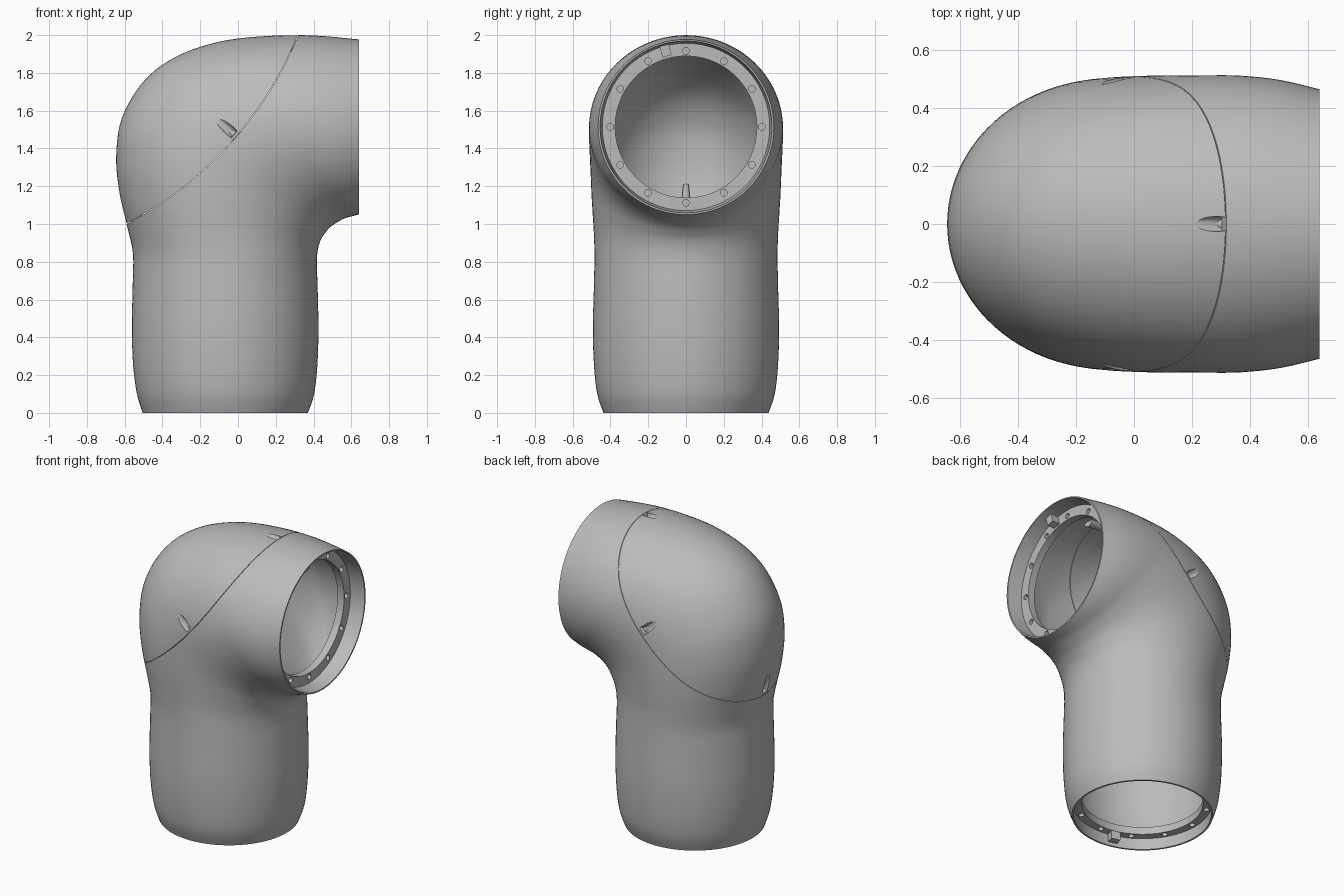
import bpy, bmesh, math
from mathutils import Vector, Matrix

if "Cube" in bpy.data.objects:
    bpy.data.objects.remove(bpy.data.objects["Cube"], do_unlink=True)

grey = bpy.data.materials.new("plain_grey")
grey.use_nodes = True
grey.diffuse_color = (0.5, 0.5, 0.5, 1)
grey.node_tree.nodes["Principled BSDF"].inputs["Base Color"].default_value = (0.5, 0.5, 0.5, 1)

SIDES = 96
BASE = Vector((-0.068, 0, 0))        # centre of lower opening
MOUTH = Vector((0.64, 0, 1.514))     # centre of side opening
HUB = Vector((-1.488, 0, 2.73))      # axis of the curved seam
SEAM = 1.949


def make(name, bm):
    bmesh.ops.recalc_face_normals(bm, faces=bm.faces)
    mesh = bpy.data.meshes.new(name)
    bm.to_mesh(mesh)
    bm.free()
    mesh.materials.append(grey)
    ob = bpy.data.objects.new(name, mesh)
    bpy.context.collection.objects.link(ob)
    return ob


def rod(bm, a, b, r1, r2=None, sides=24):
    """Cylinder or cone running from a to b."""
    d = b - a
    m = Matrix.Translation((a + b) / 2) @ d.to_track_quat('Z', 'Y').to_matrix().to_4x4()
    bmesh.ops.create_cone(bm, cap_ends=True, segments=sides, radius1=r1,
                          radius2=r1 if r2 is None else r2, depth=d.length, matrix=m)


def smooth_path(rows, steps=5):
    """Catmull-Rom through the sections."""
    rows = [Vector(r) for r in rows]
    out = []
    for i in range(len(rows) - 1):
        p0, p1, p2 = rows[max(i - 1, 0)], rows[i], rows[i + 1]
        p3 = rows[min(i + 2, len(rows) - 1)]
        for k in range(steps):
            t = k / steps
            out.append(p1 + (p2 - p0) * (t / 2)
                       + (p0 * 2 - p1 * 5 + p2 * 4 - p3) * (t * t / 2)
                       + (p1 * 3 - p0 - p2 * 3 + p3) * (t ** 3 / 2))
    return out + [rows[-1]]


def inset(row, t):
    px, pz, qx, qz, w = row
    d = Vector((qx - px, qz - pz)).normalized() * t
    return (px + d.x, pz + d.y, qx - d.x, qz - d.y, w - t)


def base_ring(z, r):
    return (BASE.x - r, z, BASE.x + r, z, r)


def mouth_ring(x, r):
    return (x, MOUTH.z + r, x, MOUTH.z - r, r)


def apply_boolean(ob, cutter, operation):
    mod = ob.modifiers.new("cut", 'BOOLEAN')
    mod.operation, mod.solver, mod.object = operation, 'EXACT', cutter
    bpy.context.view_layer.update()
    dg = bpy.context.evaluated_depsgraph_get()
    ob_mesh = bpy.data.meshes.new_from_object(ob.evaluated_get(dg))
    ob.modifiers.clear()
    ob.data = ob_mesh


# Outer sections: outside bend x, z, inside bend x, z, half width
outer = [
    (-.505, 0, .37, 0, .437), (-.535, .1, .403, .1, .47),
    (-.555, .25, .42, .25, .487), (-.562, .45, .426, .45, .493),
    (-.557, .7, .421, .68, .487), (-.557, .85, .417, .8, .485),
    (-.59, 1.0, .424, .87, .487), (-.625, 1.15, .44, .92, .493),
    (-.645, 1.35, .463, .955, .5), (-.615, 1.56, .485, .98, .505),
    (-.5, 1.755, .508, .998, .51), (-.33, 1.885, .532, 1.013, .513),
    (-.1, 1.965, .556, 1.026, .513), (.15, 1.995, .58, 1.035, .512),
    (.4, 1.998, .608, 1.042, .497), (.64, 1.977, .64, 1.05, .465)]

# Inner wall with the recess, flange and bore at each opening
inner = [base_ring(.13, .42)] + [inset(r, .045) for r in outer[2:10]] + [
    (-.44, 1.73, .462, 1.025, .465), (-.1, 1.915, .474, 1.045, .467),
    (.2, 1.945, .484, 1.065, .46), mouth_ring(.49, .42)]
lower_lip = [base_ring(*p) for p in ((.13, .375), (.08, .375), (.08, .43), (0, .425))]
mouth_lip = [mouth_ring(*p) for p in ((.64, .455), (.54, .443), (.54, .375), (.49, .375))]
sections = smooth_path(outer) + mouth_lip + smooth_path(inner)[::-1] + lower_lip

# Elbow shell as one closed loft
bm = bmesh.new()
rings = []
for px, pz, qx, qz, w in sections:
    mid = Vector((px + qx, 0, pz + qz)) / 2
    arm = Vector((px - qx, 0, pz - qz)) / 2
    rings.append([bm.verts.new(mid + arm * math.cos(a) + Vector((0, w * math.sin(a), 0)))
                  for a in (math.tau * i / SIDES for i in range(SIDES))])
for i, ring in enumerate(rings):
    nxt = rings[(i + 1) % len(rings)]
    for j in range(SIDES):
        k = (j + 1) % SIDES
        bm.faces.new((ring[j], ring[k], nxt[k], nxt[j]))
body = make("elbow_body", bm)

# Cutter: flange screw holes and the slots beside the seam
bm = bmesh.new()
for i in range(12):
    c, s = (0.402 * f(math.tau * i / 12) for f in (math.cos, math.sin))
    p = BASE + Vector((c, s, 0.07))
    rod(bm, p, p + Vector((0, 0, 0.045)), 0.018, sides=16)
    p = Vector((0.55, c, MOUTH.z + s))
    rod(bm, p, p - Vector((0.045, 0, 0)), 0.018, sides=16)

# Slot end, inward direction, direction along the wall, slot tilt
slots = [
    ("top", (.31, 0, 1.987), (0, 0, -1), (-1, 0, 0), 0),
    ("outer", (-.585, 0, 1.025), (1, 0, .2), (-.2, 0, .98), 0),
    ("front", (-.02, -.497, 1.475), (0, 1, 0), (-.74, .15, .67), -.1),
    ("back", (-.02, .497, 1.475), (0, -1, 0), (-.74, -.15, .67), .1)]
for name, end, inward, along, tilt in slots:
    end = Vector(end)
    out = (HUB - Vector((end.x, 0, end.z))).normalized() + Vector((0, tilt, 0))
    rod(bm, end, end + out * 0.3, 0.026)
cutter = make("hole_cutter", bm)
apply_boolean(body, cutter, 'DIFFERENCE')

# Split the shell into body and cap along the curved seam
cap = body.copy()
cap.data = body.data.copy()
cap.name = "elbow_cap"
bpy.context.collection.objects.link(cap)
cutters = [cutter]
for ob, radius, operation in ((body, SEAM, 'DIFFERENCE'), (cap, SEAM - 0.003, 'INTERSECT')):
    bm = bmesh.new()
    rod(bm, HUB - Vector((0, 1, 0)), HUB + Vector((0, 1, 0)), radius, sides=256)
    cutters.append(make("seam_cutter", bm))
    apply_boolean(ob, cutters[-1], operation)
for c in cutters:
    bpy.data.objects.remove(c, do_unlink=True)
parts = [body, cap]

# Tapered screw bosses on the inner wall
for name, end, inward, along, tilt in slots:
    bm = bmesh.new()
    p = Vector(end) + Vector(inward) * 0.045
    d = Vector(along)
    rod(bm, p - d * 0.06, p + d * 0.18, 0.036, 0.014)
    parts.append(make(name + "_boss", bm))

# Locating keys standing on the flanges
for name, pos, size in (
        ("lower_key", BASE + Vector((-.1, -.395, .055)), (.06, .06, .06)),
        ("mouth_key", Vector((.565, -.108, MOUTH.z + .403)), (.06, .05, .06))):
    bm = bmesh.new()
    turn = Matrix.Rotation(-0.25, 4, 'Z') if name == "lower_key" else Matrix.Rotation(0.26, 4, 'X')
    bmesh.ops.create_cube(bm, size=1, matrix=Matrix.Translation(pos) @ turn @ Matrix.Diagonal((*size, 1)))
    parts.append(make(name, bm))

# Smooth shading with sharp edges kept
bpy.ops.object.select_all(action='DESELECT')
for ob in parts:
    ob.select_set(True)
bpy.context.view_layer.objects.active = body
bpy.ops.object.shade_smooth_by_angle(angle=math.radians(30))
